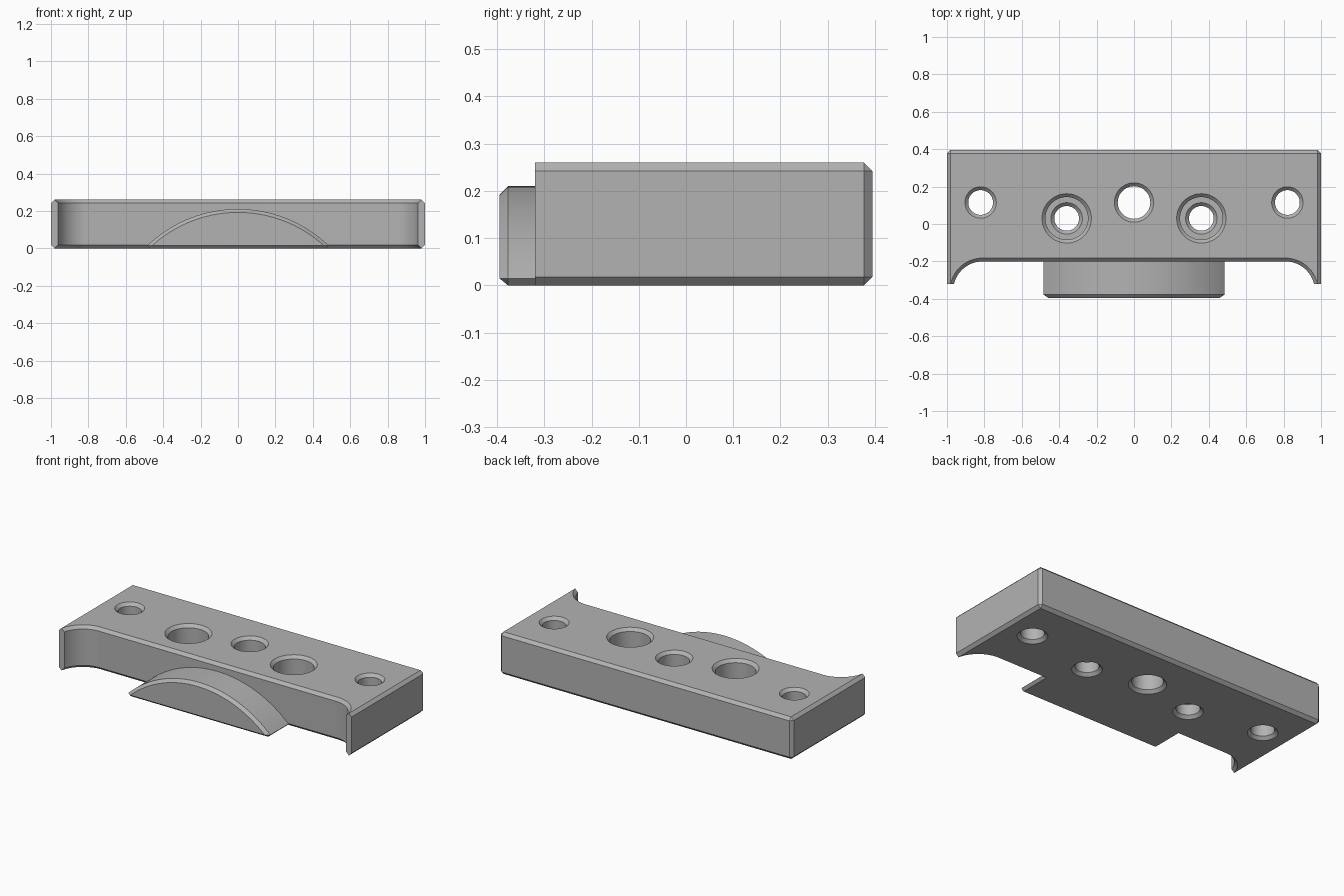
import bpy
import bmesh
import math

cube = bpy.data.objects.get("Cube")
if cube:
    bpy.data.objects.remove(cube, do_unlink=True)

HEIGHT, BACK, WALL, TIP = 0.26, 0.395, -0.2, -0.32
CHAMFER = 0.018

steel = bpy.data.materials.new("plain grey")
steel.use_nodes = True
GREY = (0.45, 0.45, 0.45, 1)
steel.diffuse_color = GREY
steel.node_tree.nodes["Principled BSDF"].inputs["Base Color"].default_value = GREY


def loft(name, rings):
    """Skin matching closed rings of points and cap both ends."""
    bm = bmesh.new()
    loops = [[bm.verts.new(p) for p in ring] for ring in rings]
    n = len(loops[0])
    for a, b in zip(loops, loops[1:]):
        for i in range(n):
            j = (i + 1) % n
            bm.faces.new((a[i], a[j], b[j], b[i]))
    bm.faces.new(loops[0][::-1])
    bm.faces.new(loops[-1])
    bmesh.ops.remove_doubles(bm, verts=bm.verts, dist=1e-5)
    bmesh.ops.recalc_face_normals(bm, faces=bm.faces)
    mesh = bpy.data.meshes.new(name)
    bm.to_mesh(mesh)
    bm.free()
    mesh.materials.append(steel)
    obj = bpy.data.objects.new(name, mesh)
    bpy.context.collection.objects.link(obj)
    return obj


def select_only(obj):
    bpy.ops.object.select_all(action='DESELECT')
    obj.select_set(True)
    bpy.context.view_layer.objects.active = obj


def plate_outline(inset, z):
    """Plate outline with concave fillets behind the two front horns."""
    radius = 0.158 + inset
    cx, cy = 0.809, WALL - 0.158
    start = math.asin((TIP - cy) / radius)
    half = [(cx + radius * math.cos(a), cy + radius * math.sin(a))
            for a in (start + (math.pi / 2 - start) * i / 16 for i in range(17))]
    half = [(1 - CHAMFER, BACK - inset), (1 - inset, BACK - CHAMFER),
            (1 - inset, TIP)] + half
    return [(x, y, z) for x, y in half] + [(-x, y, z) for x, y in reversed(half)]


# Main plate with chamfered top and bottom rims
plate = loft("plate", [
    plate_outline(CHAMFER, 0), plate_outline(0, CHAMFER),
    plate_outline(0, HEIGHT - CHAMFER), plate_outline(CHAMFER, HEIGHT)])


def drill(x, y, profile):
    """Cut a turned hole, its profile given as (radius, z) from bottom to top."""
    sides = 64
    cutter = loft("hole_cutter", [
        [(x + r * math.cos(math.tau * i / sides),
          y + r * math.sin(math.tau * i / sides), z) for i in range(sides)]
        for r, z in profile])
    cutter.hide_render = True
    cut = plate.modifiers.new("hole", 'BOOLEAN')
    cut.operation, cut.solver, cut.object = 'DIFFERENCE', 'EXACT', cutter
    select_only(plate)
    bpy.ops.object.modifier_apply(modifier=cut.name)
    bpy.data.objects.remove(cutter, do_unlink=True)


def bottom_rim(r):
    return [(r + 2 * CHAMFER, -CHAMFER), (r, CHAMFER)]


def top_rim(r):
    return [(r, HEIGHT - CHAMFER), (r + 2 * CHAMFER, HEIGHT + CHAMFER)]


# Plain through holes, then the two counterbored ones
for x, r in ((-0.82, 0.066), (0, 0.087), (0.82, 0.066)):
    drill(x, 0.115, bottom_rim(r) + top_rim(r))
FLOOR = 0.1
for x in (-0.36, 0.36):
    drill(x, 0.03, bottom_rim(0.066)
          + [(0.066, FLOOR - CHAMFER), (0.066 + CHAMFER, FLOOR), (0.114, FLOOR)]
          + top_rim(0.114))


def boss_section(y, radius, foot):
    """Low arch section standing on a narrow chamfered base."""
    cz, low = 0.21 - 0.7, 0.015
    end = math.acos((low - cz) / radius)
    arc = [(radius * math.sin(a), y, cz + radius * math.cos(a))
           for a in (end * (i / 24 - 1) for i in range(49))]
    foot_x = radius * math.sin(end) - 0.015
    return arc + [(foot_x, y, foot), (-foot_x, y, foot)]


# Arched boss on the front wall
boss = loft("arched_boss", [
    boss_section(-0.395, 0.7 - CHAMFER, 0.015),
    boss_section(-0.377, 0.7, 0),
    boss_section(WALL + CHAMFER, 0.7, 0)])

for obj in (plate, boss):
    select_only(obj)
    bpy.ops.object.shade_smooth_by_angle(angle=math.radians(25))
